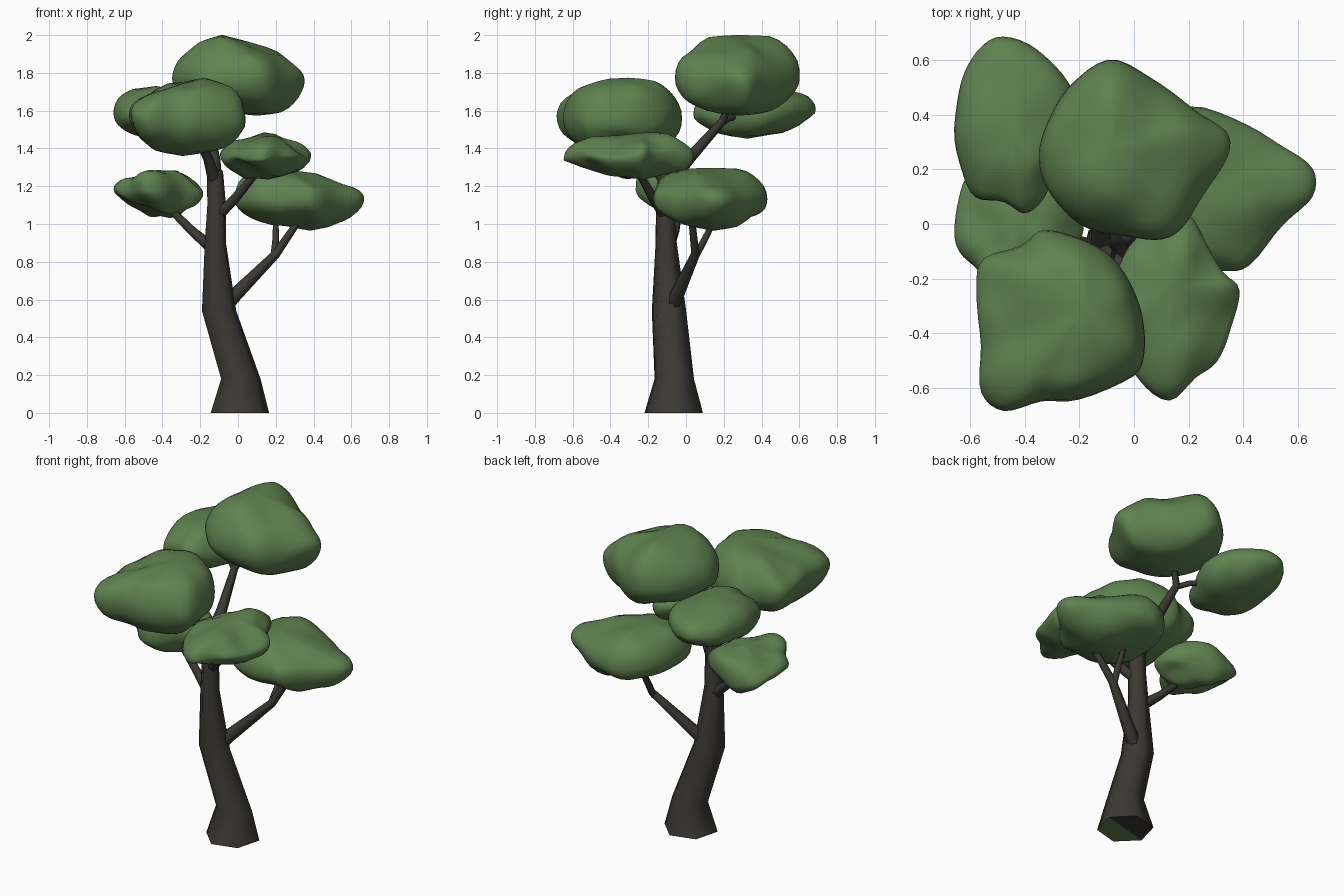
import bpy, bmesh, math
from mathutils import Vector, noise

if "Cube" in bpy.data.objects:
    bpy.data.objects.remove(bpy.data.objects["Cube"])


def material(name, rgb):
    m = bpy.data.materials.new(name)
    m.diffuse_color = (*rgb, 1)
    m.use_nodes = True
    m.node_tree.nodes["Principled BSDF"].inputs["Base Color"].default_value = m.diffuse_color
    return m


LEAF = material("leaf green", (0.115, 0.225, 0.08))
BARK = material("dark bark", (0.045, 0.041, 0.034))


def finish(name, bm, mats, angle):
    bmesh.ops.recalc_face_normals(bm, faces=bm.faces)
    me = bpy.data.meshes.new(name)
    bm.to_mesh(me)
    bm.free()
    for m in mats:
        me.materials.append(m)
    ob = bpy.data.objects.new(name, me)
    bpy.context.collection.objects.link(ob)
    bpy.ops.object.select_all(action='DESELECT')
    ob.select_set(True)
    bpy.context.view_layer.objects.active = ob
    bpy.ops.object.shade_smooth_by_angle(angle=math.radians(angle))
    return ob


def bridge(bm, rings):
    for a, b in zip(rings, rings[1:]):
        n = len(a)
        for i in range(n):
            bm.faces.new((a[i], a[(i + 1) % n], b[(i + 1) % n], b[i]))


def limb(name, path, sides=6, flat_base=False):
    """Tapered tube through (x, y, z, radius) points."""
    bm = bmesh.new()
    pts = [Vector(p[:3]) for p in path]
    rings = []
    for i, p in enumerate(pts):
        t = pts[min(i + 1, len(pts) - 1)] - pts[max(i - 1, 0)]
        if flat_base and i < 3:
            t = Vector((0, 0, 1))
        q = Vector((0, 0, 1)).rotation_difference(t.normalized())
        ring = []
        for k in range(sides):
            a = 2 * math.pi * k / sides + math.radians(15)
            ring.append(bm.verts.new(p + q @ Vector((math.cos(a), math.sin(a), 0)) * path[i][3]))
        rings.append(ring)
    bridge(bm, rings)
    bm.faces.new(rings[-1])
    hub = bm.verts.new(pts[0])
    for k in range(sides):
        f = bm.faces.new((rings[0][k], rings[0][(k + 1) % sides], hub))
        # the front half of the trunk's underside is green
        if flat_base and f.calc_center_median().y < pts[0].y + 0.02:
            f.material_index = 1
    return finish(name, bm, [BARK, LEAF], 65)


def clump(name, outline, rim_z, apex, base, ridge=0.0, keel=0.0, tilt=(0, 0), rough=0.025):
    """Lumpy leaf mass: plan outline swept up to an apex and down to a base."""
    n, per, levels = len(outline), 4, 16
    P = [Vector((x, y, 0)) for x, y in outline]
    loop = []
    for i in range(n):                 # closed smooth curve through the outline
        p0, p1, p2, p3 = (P[(i + d) % n] for d in (-1, 0, 1, 2))
        for k in range(per):
            t = k / per
            loop.append(0.5 * (2 * p1 + (p2 - p0) * t + (2 * p0 - 5 * p1 + 4 * p2 - p3) * t * t
                               + (3 * p1 - p0 - 3 * p2 + p3) * t ** 3))
    c = sum(P, Vector()) / n

    def place(o, phi):
        s = max(0.0, math.cos(phi)) ** 0.7
        h = abs(math.sin(phi)) ** 0.95
        tip = Vector(apex if phi > 0 else base)
        p = c + (o - c) * s + (Vector((tip.x, tip.y, 0)) - c) * (1 - s)
        p.z = rim_z + (tip.z - rim_z) * h
        if phi > 0:
            p.z -= ridge * abs(p.x - tip.x) * h
        else:
            p.z += keel * math.hypot(p.x - tip.x, p.y - tip.y) * h
        p.z += (tilt[0] * (p.x - c.x) + tilt[1] * (p.y - c.y)) * (1 - h * 0.5)
        d = noise.noise_vector(p * 6) * rough
        side = 0.6 if abs(phi) > 0.2 else 0.3
        return p + Vector((d.x * side, d.y * side, d.z * (1.0 if h < 0.97 else 0.3)))

    bm = bmesh.new()
    rings = []
    for j in range(1, levels):
        phi = -math.pi / 2 + math.pi * j / levels
        rings.append([bm.verts.new(place(o, phi)) for o in loop])
    bridge(bm, rings)
    for ring, phi in ((rings[0], -math.pi / 2), (rings[-1], math.pi / 2)):
        tip = bm.verts.new(place(c, phi))
        for i in range(len(ring)):
            bm.faces.new((ring[i], ring[(i + 1) % len(ring)], tip))
    return finish(name, bm, [LEAF], 60)


# Trunk
limb("trunk", [(0.01, -0.065, 0, 0.16), (0.015, -0.062, 0.18, 0.108), (-0.1, -0.09, 0.54, 0.094),
               (-0.12, -0.105, 0.9, 0.058), (-0.113, -0.11, 1.1, 0.051), (-0.122, -0.105, 1.28, 0.044)],
     flat_base=True)

# Branches
limb("right_branch", [(-0.11, -0.1, 0.5, 0.03), (-0.02, -0.05, 0.62, 0.038), (0.2, 0.05, 0.84, 0.024),
                      (0.33, 0.03, 1.03, 0.018), (0.36, 0.03, 1.1, 0.012)])
limb("right_branch_fork", [(0.19, 0.045, 0.82, 0.02), (0.2, 0.1, 0.92, 0.018), (0.2, 0.17, 1.06, 0.014)])
limb("left_branch", [(-0.12, -0.1, 0.86, 0.036), (-0.24, -0.06, 0.96, 0.026), (-0.4, -0.03, 1.12, 0.018)])
limb("front_right_branch", [(-0.11, -0.11, 1.04, 0.032), (-0.02, -0.17, 1.13, 0.028), (0.13, -0.27, 1.31, 0.018)])
limb("front_left_branch", [(-0.12, -0.1, 1.22, 0.038), (-0.16, -0.2, 1.35, 0.026), (-0.24, -0.33, 1.5, 0.016)])
limb("back_branch", [(-0.12, -0.11, 1.2, 0.042), (-0.125, 0.02, 1.35, 0.032), (-0.155, 0.19, 1.54, 0.022),
                     (-0.06, 0.26, 1.7, 0.014)])
limb("back_left_fork", [(-0.15, 0.18, 1.53, 0.018), (-0.22, 0.23, 1.56, 0.017), (-0.36, 0.32, 1.58, 0.013)])

# Leaf clumps
clump("top_leaves", [(-.35, .22), (-.33, .34), (-.24, .5), (-.1, .6), (.06, .54), (.22, .42), (.335, .345),
                     (.345, .25), (.25, .1), (.17, -.02), (.08, -.06), (-.06, -.04), (-.2, 0), (-.3, .1)],
      1.77, (-.08, .28, 2.0), (.1, .28, 1.57), ridge=0.25, keel=0.1)
clump("front_left_leaves", [(-.58, -.25), (-.55, -.13), (-.42, -.08), (-.33, -.02), (-.18, -.06), (-.06, -.15),
                            (.02, -.3), (.045, -.45), (0, -.56), (-.2, -.64), (-.34, -.65), (-.48, -.685),
                            (-.56, -.62), (-.56, -.45)],
      1.57, (-.18, -.3, 1.775), (-.3, -.35, 1.36), ridge=0.2, keel=0.12, tilt=(-.04, 0))
clump("front_right_leaves", [(.2, .04), (.28, -.1), (.33, -.18), (.39, -.25), (.36, -.38), (.3, -.51),
                             (.22, -.57), (.13, -.65), (.02, -.58), (-.05, -.47), (-.1, -.3), (-.04, -.12), (.07, 0)],
      1.36, (.13, -.22, 1.48), (.16, -.22, 1.23), ridge=0.25, keel=0.18, tilt=(0, .07), rough=0.04)
clump("right_leaves", [(-.02, .1), (.03, .3), (.2, .43), (.42, .36), (.55, .28), (.655, .2), (.655, .1),
                       (.55, 0), (.42, -.15), (.32, -.17), (.1, -.16), (0, -.05)],
      1.13, (.2, .1, 1.3), (.38, .15, .965), ridge=0.15, keel=0.14)
clump("back_left_leaves", [(-.66, .35), (-.63, .52), (-.57, .64), (-.48, .69), (-.35, .64), (-.24, .52),
                           (-.2, .37), (-.3, .15), (-.35, .07), (-.41, .04), (-.48, .08), (-.58, .1), (-.63, .2)],
      1.59, (-.44, .33, 1.73), (-.43, .32, 1.45), ridge=0.15, keel=0.16, tilt=(0, .03))
clump("left_leaves", [(-.66, -.03), (-.645, .1), (-.6, .18), (-.45, .21), (-.3, .17), (-.2, .06), (-.19, -.05),
                      (-.3, -.13), (-.4, -.24), (-.5, -.26), (-.57, -.17), (-.64, -.1)],
      1.17, (-.42, 0, 1.295), (-.36, .02, 1.035), ridge=0.25, keel=0.22, rough=0.05)
